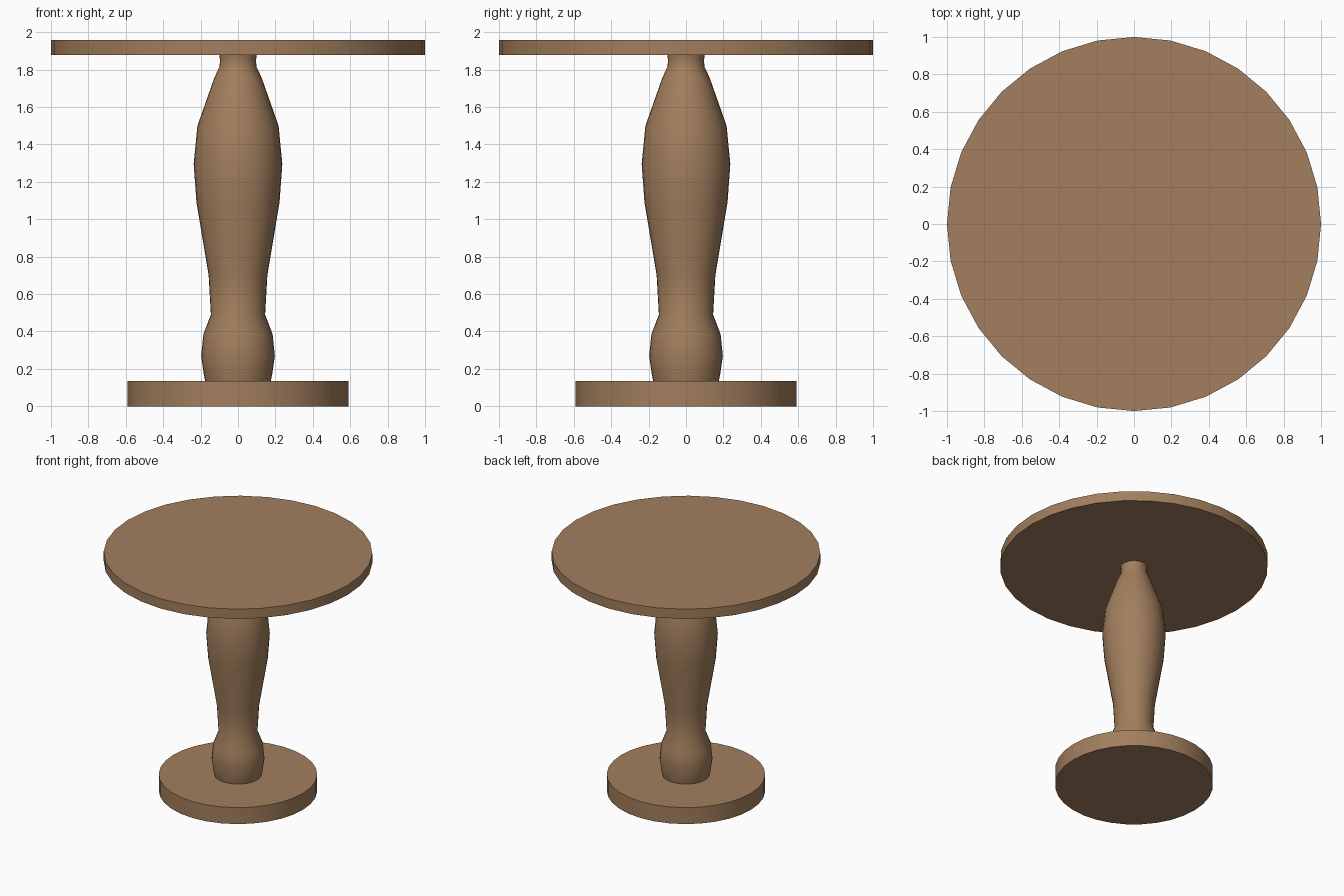
import bpy, bmesh
from math import cos, sin, tau, radians

if "Cube" in bpy.data.objects:
    bpy.data.objects.remove(bpy.data.objects["Cube"])

SIDES = 32
wood = bpy.data.materials.new("wood")
wood.diffuse_color = (0.36, 0.21, 0.11, 1)
wood.use_nodes = True
wood.node_tree.nodes["Principled BSDF"].inputs["Base Color"].default_value = wood.diffuse_color


def lathe(name, profile):
    """Turn a (radius, height) profile around z, with closed ends."""
    bm = bmesh.new()
    rings = [[bm.verts.new((r * cos(tau * i / SIDES), r * sin(tau * i / SIDES), z))
              for i in range(SIDES)] for r, z in profile]
    for low, high in zip(rings, rings[1:]):
        for i in range(SIDES):
            j = (i + 1) % SIDES
            bm.faces.new((low[i], low[j], high[j], high[i]))
    bm.faces.new(rings[0][::-1])
    bm.faces.new(rings[-1])
    mesh = bpy.data.meshes.new(name)
    bm.to_mesh(mesh)
    bm.free()
    mesh.materials.append(wood)
    obj = bpy.data.objects.new(name, mesh)
    bpy.context.collection.objects.link(obj)
    bpy.ops.object.select_all(action='DESELECT')
    obj.select_set(True)
    bpy.context.view_layer.objects.active = obj
    bpy.ops.object.shade_smooth_by_angle(angle=radians(40))
    return obj


# Round foot
lathe("base", [(0.59, 0), (0.59, 0.135)])

# Turned pedestal, ends seated on the base and under the top
lathe("pedestal", [
    (0.175, 0.135), (0.182, 0.165), (0.197, 0.27), (0.185, 0.385), (0.145, 0.49),
    (0.157, 0.70), (0.222, 1.09), (0.237, 1.295), (0.217, 1.50),
    (0.127, 1.755), (0.099, 1.815), (0.096, 1.85), (0.10, 1.877)])

# Round table top
lathe("table_top", [(1.0, 1.877), (1.0, 1.957)])
